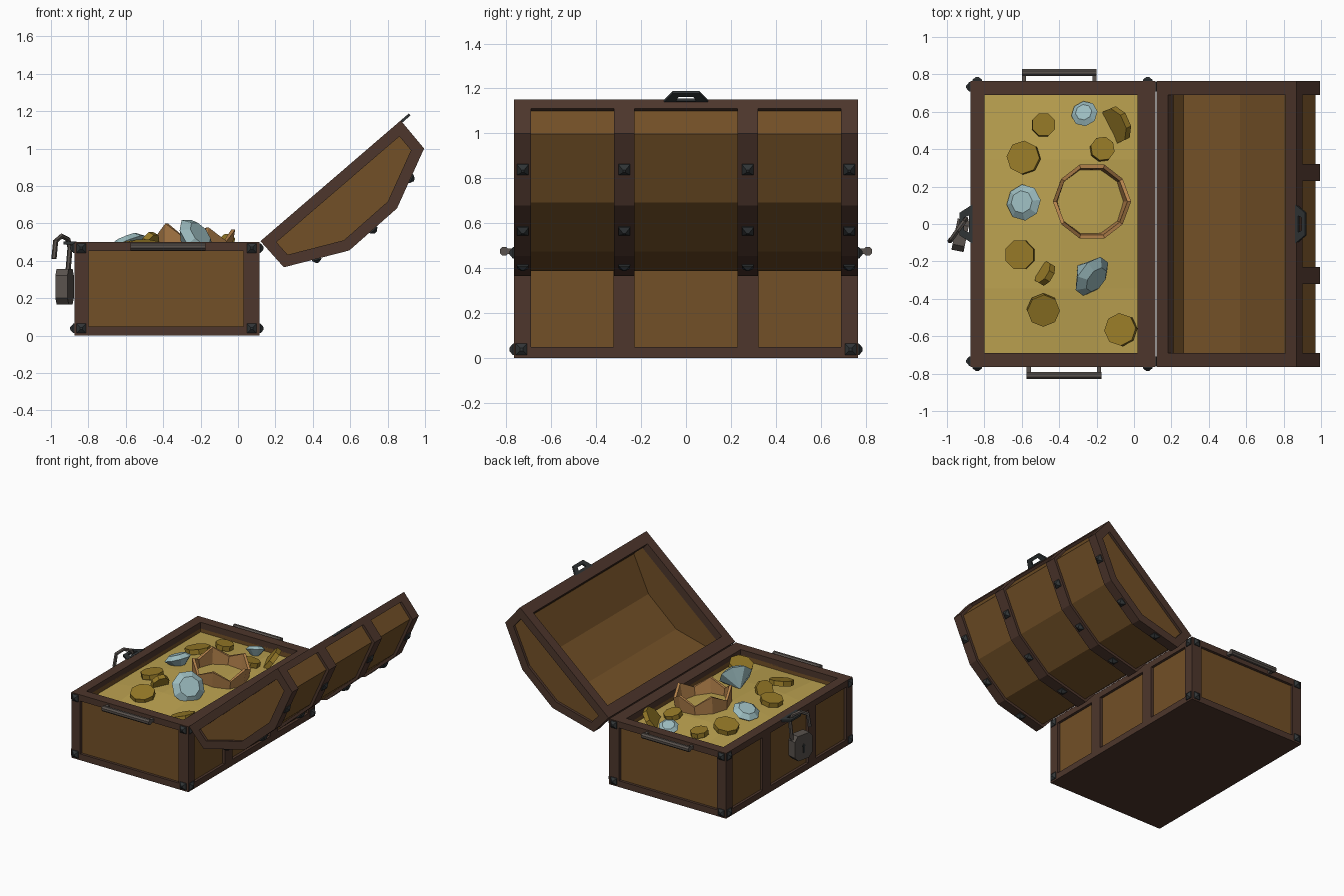
import bpy, bmesh, math
from mathutils import Vector, Matrix

if "Cube" in bpy.data.objects:
    bpy.data.objects.remove(bpy.data.objects["Cube"])


def material(name, rgb):
    m = bpy.data.materials.new(name)
    m.diffuse_color = (*rgb, 1)
    m.use_nodes = True
    m.node_tree.nodes["Principled BSDF"].inputs["Base Color"].default_value = m.diffuse_color
    return m


WOOD = material("wood", (.17, .08, .02))
FRAME = material("dark_wood", (.075, .037, .025))
IRON = material("iron", (.03, .035, .037))
STEEL = material("worn_steel", (.10, .085, .075))
GOLD = material("gold_pile", (.50, .36, .08))
COIN = material("coin_gold", (.30, .19, .02))
CROWN = material("crown_gold", (.45, .22, .07))
GEM = material("gem", (.33, .50, .52))


def mesh(name, verts, faces, mat, matrix=None):
    bm = bmesh.new()
    vs = [bm.verts.new(v) for v in verts]
    for f in faces:
        bm.faces.new([vs[i] for i in f])
    bmesh.ops.recalc_face_normals(bm, faces=bm.faces)
    me = bpy.data.meshes.new(name)
    bm.to_mesh(me)
    bm.free()
    me.materials.append(mat)
    ob = bpy.data.objects.new(name, me)
    if matrix is not None:
        ob.matrix_world = matrix
    bpy.context.collection.objects.link(ob)
    return ob


def along_y(u, v, w):
    return (u, w, v)


def prism(name, poly, a, b, mat, place=along_y):
    n = len(poly)
    verts = [place(u, v, w) for w in (a, b) for u, v in poly]
    faces = [range(n), range(n, 2 * n)]
    faces += [(i, (i + 1) % n, n + (i + 1) % n, n + i) for i in range(n)]
    return mesh(name, verts, faces, mat)


def band(name, outer, inner, a, b, mat, closed=True, place=along_y):
    """Extruded strip between two matching outlines."""
    n = len(outer)
    verts = [place(u, v, w) for w in (a, b) for line in (outer, inner) for u, v in line]
    faces = []
    for i in range(n if closed else n - 1):
        j = (i + 1) % n
        faces += [(i, j, n + j, n + i), (2*n + i, 2*n + j, 3*n + j, 3*n + i),
                  (i, j, 2*n + j, 2*n + i), (n + i, n + j, 3*n + j, 3*n + i)]
    if not closed:
        faces += [(i, n + i, 3*n + i, 2*n + i) for i in (0, n - 1)]
    return mesh(name, verts, faces, mat)


def box(name, x0, x1, y0, y1, z0, z1, mat):
    return prism(name, [(x0, z0), (x1, z0), (x1, z1), (x0, z1)], y0, y1, mat)


def facing(pos, normal):
    return Matrix.Translation(pos) @ Vector(normal).to_track_quat('Z', 'Y').to_matrix().to_4x4()


def lathe(name, profile, sides, pos, normal, mat):
    """Faceted solid from (radius, height) rings, capped at both ends."""
    verts, faces = [], []
    for r, h in profile:
        for k in range(sides):
            t = 2 * math.pi * (k + .5) / sides
            verts.append((r * math.cos(t), r * math.sin(t), h))
    for i in range(len(profile) - 1):
        for k in range(sides):
            q = (k + 1) % sides
            faces.append((i*sides + k, i*sides + q, (i+1)*sides + q, (i+1)*sides + k))
    faces += [range(sides), range(len(verts) - sides, len(verts))]
    return mesh(name, verts, faces, mat, facing(pos, normal))


def stud(name, pos, normal):
    lathe(name, [(.036, -.01), (.036, .006), (.009, .022)], 4, pos, normal, IRON)


def inset(poly, dist):
    """Offset each edge of a counter-clockwise outline inwards by its own distance."""
    out, n = [], len(poly)
    for i in range(n):
        p = Vector(poly[i])
        e0 = (p - Vector(poly[i - 1])).normalized()
        e1 = (Vector(poly[(i + 1) % n]) - p).normalized()
        n0, n1 = Vector((-e0.y, e0.x)), Vector((-e1.y, e1.x))
        c = n0.x * n1.y - n0.y * n1.x
        d0, d1 = dist[i - 1], dist[i]
        out.append(((d0 * n1.y - d1 * n0.y) / c + p.x, (d1 * n0.x - d0 * n1.x) / c + p.y))
    return out


# chest body: base, recessed wooden walls, rim and posts
X0, X1, Y, H, R = -.875, .115, .765, .50, .02
XI0, XI1, YI = -.80, .02, .69
box("base", X0, X1, -Y, Y, 0, .048, FRAME)
box("front_wall", X0 + R, XI0, -YI, YI, .04, .46, WOOD)
box("back_wall", XI1, X1 - R, -YI, YI, .04, .46, WOOD)
box("front_rim", X0, XI0, -Y, Y, .452, H, FRAME)
box("back_rim", XI1, X1, -Y, Y, .452, H, FRAME)
for s in (-1, 1):
    ya, yb = sorted((s * YI, s * (Y - R)))
    box("end_wall", X0 + R, X1 - R, ya, yb, .04, .46, WOOD)
    ya, yb = sorted((s * YI, s * Y))
    box("end_rim", XI0, XI1, ya, yb, .452, H, FRAME)
    for xa, xb in ((X0, XI0), (.03, X1)):
        box("corner_post", xa, xb, ya, yb, .048, .452, FRAME)
    ya, yb = sorted((s * .23, s * .322))
    for xa, xb in ((X0, X0 + .05), (X1 - .05, X1)):
        box("middle_post", xa, xb, ya, yb, .048, .452, FRAME)
    # corner studs
    for z in (.038, .468):
        for x, xf, d in ((-.838, X0, -1), (.073, X1, 1)):
            stud("corner_stud", (x, s * Y, z), (0, s, 0))
            stud("corner_stud", (xf, s * .733, z), (d, 0, 0))
    # carrying handle
    hx = -.40 if s > 0 else -.375
    lathe("handle_bar", [(.021, -.2), (.021, .2)], 8, (hx, s * .81, .475), (1, 0, 0), STEEL)
    ya, yb = sorted((s * .755, s * .81))
    for k in (-1, 1):
        box("handle_bracket", hx + k*.188 - .011, hx + k*.188 + .011, ya, yb, .463, .487, STEEL)

# lid, modelled in its open position
LID = [(.12, .505), (.245, .365), (.595, .455), (.85, .68), (.995, 1.0), (.87, 1.15)]
hole = inset(LID, [.06] * 6)
skin = inset(LID, [R] * 5 + [.004])
lining = inset(LID, [.06] * 5 + [.004])
strap_in = inset(LID, [.04] * 5 + [.004])
band("lid_shell", skin, lining, -YI, YI, WOOD, closed=False)
for s in (-1, 1):
    ya, yb = sorted((s * YI, s * Y))
    band("lid_end_frame", LID, hole, ya, yb, FRAME)
    ya, yb = sorted((s * YI, s * (Y - R)))
    prism("lid_end_panel", hole, ya, yb, WOOD)
    ya, yb = sorted((s * .23, s * .32))
    band("lid_strap", LID, strap_in, ya, yb, FRAME, closed=False)
    for i in (1, 2, 3):
        a, b = Vector(LID[i]), Vector(LID[i + 1])
        m, e = (a + b) / 2, b - a
        for y in (.275, .727):
            stud("lid_stud", (m.x, s * y, m.y), (e.y, 0, -e.x))
# long rails along both edges of the lid opening
open_dir = (Vector(LID[5]) - Vector(LID[0])).normalized()
in_dir = Vector((open_dir.y, -open_dir.x))
for name, corner, side, sgn in (("lid_back_rail", 0, 1, 1), ("lid_front_rail", 5, 4, -1)):
    p = Vector(LID[corner])
    q = p + (Vector(LID[side]) - p).normalized() * .05
    t = p + open_dir * .08 * sgn
    prism(name, [tuple(p), tuple(q), tuple(t + in_dir * .045), tuple(t)], -YI, YI, FRAME)

# matching hasps on lid and body
hasp_out = [(-.105, -.012), (.105, -.012), (.06, .058), (-.06, .058)]
hasp_in = [(-.045, .008), (.045, .008), (.034, .034), (-.034, .034)]
tip = Vector(LID[5])


def on_lid(u, v, w):
    p = tip + open_dir * v + in_dir * w
    return (p.x, u, p.y)


band("lid_hasp", hasp_out, hasp_in, .0, .014, IRON, place=on_lid)
band("body_hasp", hasp_out, hasp_in, .487, .502, IRON,
     place=lambda u, v, w: (X0 - v, u, w))

# open padlock
turn = Vector((.2, .98, 0))
out = Vector((-.98, .2, 0))
lock_at = Vector((-.928, -.06, .26))


def on_lock(u, v, w):
    return lock_at + turn * u + Vector((0, 0, v)) + out * w


prism("padlock_body", [(-.05, -.095), (.05, -.095), (.085, -.06), (.085, .06),
                       (.055, .095), (-.055, .095), (-.085, .06), (-.085, -.06)],
      -.034, .032, STEEL, on_lock)
prism("keyhole", [(-.008, -.045), (.008, -.045), (.006, -.005), (.014, .012), (0, .024),
                  (-.014, .012), (-.006, -.005)], .03, .036, IRON, on_lock)
cu = bpy.data.curves.new("shackle", 'CURVE')
cu.dimensions = '3D'
cu.bevel_depth, cu.bevel_resolution, cu.use_fill_caps = .014, 1, True
path = [(-.91, .02, .33), (-.898, .025, .47), (-.91, .01, .515), (-.943, -.035, .532),
        (-.975, -.08, .505), (-.984, -.09, .41)]
sp = cu.splines.new('POLY')
sp.points.add(len(path) - 1)
for pt, co in zip(sp.points, path):
    pt.co = (*co, 1)
sp.use_smooth = False
cu.materials.append(STEEL)
bpy.context.collection.objects.link(bpy.data.objects.new("shackle", cu))


# gold heap filling the body
def heap(x, y):
    return .425 + .055 * (1 - ((x + .39) / .41) ** 2) * (1 - (y / YI) ** 2)


grid = [(-.80 + .205 * i, -YI + .345 * j) for i in range(5) for j in range(5)]
mesh("gold_heap", [(x, y, heap(x, y)) for x, y in grid],
     [(5*i + j, 5*i + 5 + j, 5*i + 6 + j, 5*i + j + 1) for i in range(4) for j in range(4)], GOLD)

# loose coins: x, y, radius, facing direction
for x, y, r, nrm in ((-.485, .53, .065, (.1, .1, 1)), (-.59, .355, .09, (-.2, .1, 1)),
                     (-.17, .40, .066, (.15, .2, 1)), (-.095, .53, .10, (-.9, -.4, .75)),
                     (-.61, -.165, .082, (-.15, 0, 1)), (-.475, -.265, .065, (-.85, .5, .5)),
                     (-.485, -.46, .088, (.1, -.25, 1)), (-.07, -.565, .088, (-.3, .1, 1))):
    lathe("coin", [(r, -.018), (r, .018)], 8, (x, y, heap(x, y) + .022), nrm, COIN)

# faceted gems: x, y, z, radius, facing direction
for x, y, z, r, nrm in ((-.225, -.28, .525, .12, (.6, -.45, .5)),
                        (-.59, .115, .50, .098, (-.35, .1, .9)),
                        (-.265, .59, .475, .072, (-.2, .35, .9))):
    lathe("gem", [(.62 * r, .3 * r), (r, 0), (.01 * r, -.95 * r)], 8, (x, y, z), nrm, GEM)

# crown: ten-sided band with alternating points
cv, cf = [], []
for k in range(10):
    t = 2 * math.pi * (k + .5) / 10
    top = .15 if k % 2 else .085
    for r, z in ((.195, 0), (.207, top), (.187, top), (.175, 0)):
        cv.append((r * math.cos(t), r * math.sin(t), z))
    for c in range(4):
        d, q = (c + 1) % 4, (k + 1) % 10
        cf.append((4*k + c, 4*k + d, 4*q + d, 4*q + c))
mesh("crown", cv, cf, CROWN, facing((-.235, .12, .435), (.09, 0, 1)))
